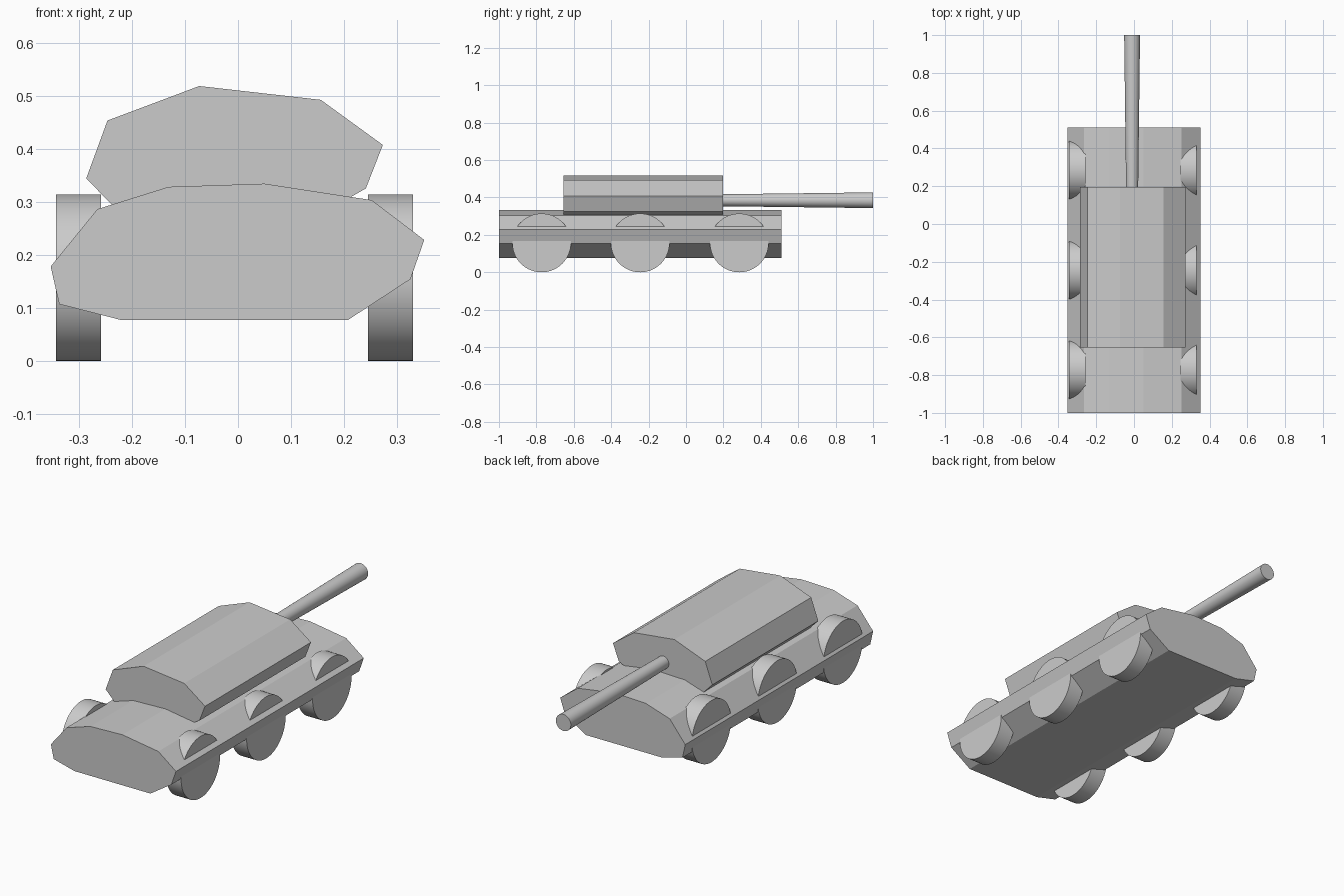
import bpy, bmesh, math
from mathutils import Matrix

if "Cube" in bpy.data.objects:
    bpy.data.objects.remove(bpy.data.objects["Cube"])


def finish(name, bm, smooth=False):
    bmesh.ops.recalc_face_normals(bm, faces=bm.faces)
    mesh = bpy.data.meshes.new(name)
    bm.to_mesh(mesh)
    bm.free()
    obj = bpy.data.objects.new(name, mesh)
    bpy.context.collection.objects.link(obj)
    if smooth:
        bpy.ops.object.select_all(action='DESELECT')
        obj.select_set(True)
        bpy.context.view_layer.objects.active = obj
        bpy.ops.object.shade_smooth_by_angle(angle=math.radians(35))
    return obj


def prism(name, profile, y0, y1):
    """Extrude an (x, z) profile along y."""
    bm = bmesh.new()
    face = bm.faces.new([bm.verts.new((x, y0, z)) for x, z in profile])
    ext = bmesh.ops.extrude_face_region(bm, geom=[face], use_keep_orig=True)
    verts = [v for v in ext["geom"] if isinstance(v, bmesh.types.BMVert)]
    bmesh.ops.translate(bm, verts=verts, vec=(0, y1 - y0, 0))
    return finish(name, bm)


def cylinder(name, r0, r1, length, centre, rotation):
    bm = bmesh.new()
    bmesh.ops.create_cone(bm, cap_ends=True, segments=64, radius1=r0, radius2=r1,
                          depth=length, matrix=Matrix.Translation(centre) @ rotation)
    return finish(name, bm, smooth=True)


# Hull: irregular ten-sided section
prism("hull", [(-0.353, 0.178), (-0.337, 0.107), (-0.22, 0.077), (0.207, 0.077),
               (0.325, 0.154), (0.351, 0.228), (0.252, 0.303), (0.05, 0.334),
               (-0.131, 0.328), (-0.265, 0.286)], -1.0, 0.51)

# Turret: irregular section, its underside sunk into the hull
prism("turret", [(-0.286, 0.344), (-0.246, 0.453), (-0.073, 0.518), (0.156, 0.492),
                 (0.273, 0.407), (0.241, 0.325), (0.15, 0.273), (-0.07, 0.26),
                 (-0.225, 0.281)], -0.655, 0.197)

# Gun barrel: widens towards the muzzle
cylinder("gun_barrel", 0.032, 0.042, 0.81, (-0.01, 0.595, 0.385),
         Matrix.Rotation(-math.pi / 2, 4, 'X'))

# Wheels: three per side
for side, x in (("left", -0.3005), ("right", 0.2875)):
    for place, y in (("front", -0.772), ("middle", -0.245), ("rear", 0.285)):
        cylinder(f"{side}_{place}_wheel", 0.157, 0.157, 0.085, (x, y, 0.157),
                 Matrix.Rotation(math.pi / 2, 4, 'Y'))
